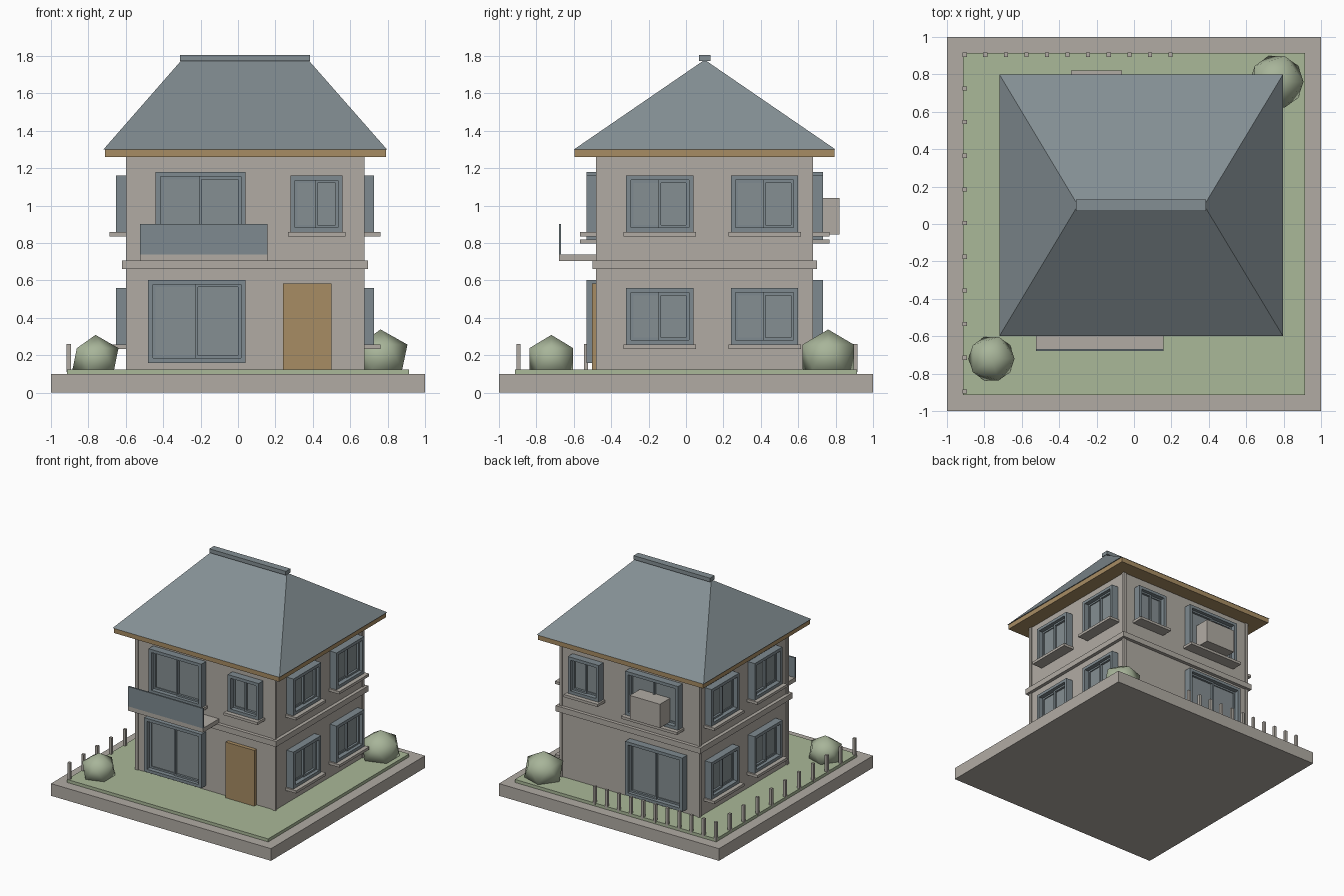
import bpy, bmesh
from mathutils import Vector

cube = bpy.data.objects.get("Cube")
if cube:
    bpy.data.objects.remove(cube, do_unlink=True)


def material(name, rgb):
    m = bpy.data.materials.new(name)
    m.use_nodes = True
    col = (*rgb, 1.0)
    m.diffuse_color = col
    bsdf = next(n for n in m.node_tree.nodes if n.type == 'BSDF_PRINCIPLED')
    bsdf.inputs["Base Color"].default_value = col
    return m


STONE = material("warm grey render", (0.44, 0.41, 0.37))
SLATE = material("slate blue", (0.23, 0.275, 0.295))
FRAME = material("window frame grey", (0.21, 0.255, 0.28))
GLASS = material("pane grey", (0.235, 0.275, 0.29))
GRASS = material("lawn green", (0.40, 0.48, 0.315))
LEAF = material("bush green", (0.39, 0.46, 0.32))
WOOD = material("wood brown", (0.39, 0.265, 0.125))


def finish(name, bm, mat):
    bmesh.ops.recalc_face_normals(bm, faces=bm.faces)
    me = bpy.data.meshes.new(name)
    bm.to_mesh(me)
    bm.free()
    me.materials.append(mat)
    ob = bpy.data.objects.new(name, me)
    bpy.context.collection.objects.link(ob)
    return ob


def add_box(bm, lo, hi):
    lo, hi = Vector(lo), Vector(hi)
    verts = bmesh.ops.create_cube(bm, size=1)["verts"]
    for v in verts:
        v.co = (lo + hi) / 2 + v.co * (hi - lo)


def box(name, mat, *bounds):
    """One object made of boxes, each given as (low corner, high corner)."""
    bm = bmesh.new()
    for lo, hi in bounds:
        add_box(bm, lo, hi)
    return finish(name, bm, mat)


# Outer extents of the house
X0, X1, Y0, Y1 = -0.60, 0.675, -0.48, 0.68
WALL_TOP, GROUND = 1.26, 0.125

# Ground
box("base_slab", STONE, ((-1, -1, 0), (1, 1, 0.1)))
box("lawn", GRASS, ((-0.915, -0.915, 0.1), (0.915, 0.915, GROUND)))

# Walls, corner trims and floor band
inset, trim = 0.008, 0.025
box("walls", STONE, ((X0 + inset, Y0 + inset, 0.1), (X1 - inset, Y1 - inset, WALL_TOP)))
box("corner_trims", STONE, *[((x, y, 0.1), (x + trim, y + trim, WALL_TOP))
                             for x in (X0, X1 - trim) for y in (Y0, Y1 - trim)])
box("floor_band", STONE, ((X0 - 0.02, Y0 - 0.02, 0.662), (X1 + 0.02, Y1 + 0.02, 0.708)))

# Hipped roof with ridge cap and wooden eaves
box("eaves", WOOD, ((-0.712, -0.595, WALL_TOP), (0.79, 0.795, 1.3)))
bm = bmesh.new()
eave = [bm.verts.new(p) for p in ((-0.72, -0.6, 1.3), (0.797, -0.6, 1.3),
                                  (0.797, 0.8, 1.3), (-0.72, 0.8, 1.3))]
west, east = bm.verts.new((-0.30, 0.1, 1.78)), bm.verts.new((0.375, 0.1, 1.78))
a, b, c, d = eave
for face in ((a, b, east, west), (b, c, east), (c, d, west, east), (d, a, west), (d, c, b, a)):
    bm.faces.new(face)
finish("hipped_roof", bm, SLATE)
box("ridge_cap", SLATE, ((-0.31, 0.07, 1.773), (0.385, 0.13, 1.805)))


# Windows are laid out on a wall: u along it, depth outwards from it
def on_wall(side):
    def place(u0, u1, z0, z1, d0, d1):
        if side in ("front", "back"):
            s, wall = (-1, Y0) if side == "front" else (1, Y1)
            ys = sorted((wall + s * d0, wall + s * d1))
            return (u0, ys[0], z0), (u1, ys[1], z1)
        s, wall = (-1, X0) if side == "right" else (1, X1)
        xs = sorted((wall + s * d0, wall + s * d1))
        return (xs[0], u0, z0), (xs[1], u1, z1)
    return place


def border(place, u0, u1, z0, z1, w, d0, d1):
    """Four bars around a rectangle."""
    return [place(u0, u0 + w, z0, z1, d0, d1), place(u1 - w, u1, z0, z1, d0, d1),
            place(u0 + w, u1 - w, z0, z0 + w, d0, d1), place(u0 + w, u1 - w, z1 - w, z1, d0, d1)]


def window(name, side, u0, u1, z0, z1, sill=True):
    place = on_wall(side)
    w, mid, lap = 0.025, (u0 + u1) / 2, 0.008
    bars = border(place, u0, u1, z0, z1, w, -0.01, 0.053)
    # Two sliding sashes that overlap in the middle
    bars += border(place, u0 + w, mid + lap, z0 + w, z1 - w, 0.014, 0.0, 0.016)
    bars += border(place, mid - lap, u1 - w, z0 + w, z1 - w, 0.014, 0.0, 0.026)
    box(name + "_frame", FRAME, *bars)
    box(name + "_panes", GLASS, place(u0 + w, u1 - w, z0 + w, z1 - w, -0.01, 0.008))
    if sill:
        box(name + "_sill", STONE, place(u0 - 0.014, u1 + 0.014, z0 - 0.022, z0, -0.01, 0.088))


for side in ("front", "back"):
    window(side + "_patio_window", side, -0.48, 0.04, 0.16, 0.603, sill=False)
    window(side + "_upper_window", side, -0.44, 0.04, 0.82, 1.18)
    window(side + "_small_window", side, 0.28, 0.56, 0.858, 1.16)
for side in ("left", "right"):
    for place_name, u in (("fore", -0.32), ("aft", 0.24)):
        for level, z in (("lower", 0.257), ("upper", 0.858)):
            window(f"{side}_{place_name}_{level}_window", side, u, u + 0.36, z, z + 0.303)

# Door, balcony and wall unit
box("front_door", WOOD, ((0.24, -0.503, GROUND), (0.5, -0.46, 0.583)))
box("balcony_floor", STONE, ((-0.523, -0.68, 0.705), (0.157, -0.47, 0.74)))
box("balcony_panel", FRAME, ((-0.523, -0.68, 0.74), (0.157, -0.667, 0.903)))
box("wall_unit", STONE, ((-0.337, 0.67, 0.845), (-0.063, 0.82, 1.04)))

# Fence posts along the back and the right side
spots = [(-0.905 + i * 0.11, 0.905) for i in range(11)]
spots += [(-0.905, 0.905 - i * 0.18) for i in range(1, 11)]
h = 0.011
box("fence_posts", STONE, *[((x - h, y - h, 0.11), (x + h, y + h, 0.26)) for x, y in spots])


# Bushes, sunk a little into the lawn
def bush(name, x, y, z, radius, height):
    bpy.ops.mesh.primitive_ico_sphere_add(subdivisions=1, radius=1, location=(x, y, z))
    ob = bpy.context.object
    ob.name = name
    ob.scale = (radius, radius, height)
    ob.data.materials.append(LEAF)
    bpy.ops.object.shade_smooth()


bush("front_bush", -0.762, -0.72, 0.181, 0.1375, 0.128)
bush("back_bush", 0.762, 0.76, 0.192, 0.161, 0.146)
